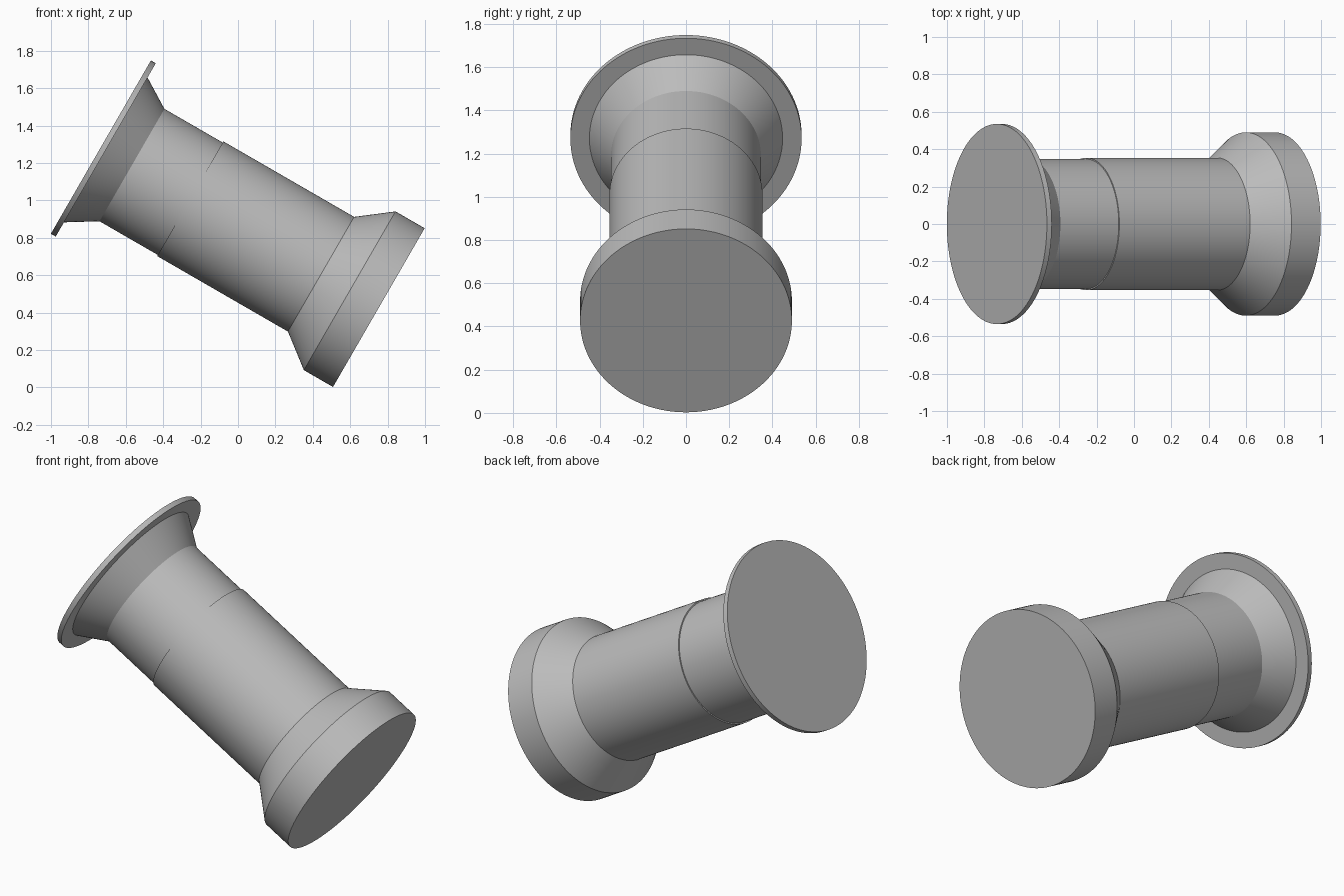
import bpy
import bmesh
import math
from mathutils import Matrix

cube = bpy.data.objects.get("Cube")
if cube:
    bpy.data.objects.remove(cube, do_unlink=True)

SEGMENTS = 128

# Single plain grey
grey = bpy.data.materials.new("plain grey")
grey.use_nodes = True
colour = (0.5, 0.5, 0.5, 1)
grey.diffuse_color = colour
grey.node_tree.nodes["Principled BSDF"].inputs["Base Color"].default_value = colour

# Tilted axis, starting at the centre of the base disc
placement = Matrix.Translation((0.753, 0, 0.427)) @ Matrix.Rotation(math.radians(-60), 4, "Y")


def turned_part(name, profile):
    """Closed solid of revolution from (radius, distance along the axis) pairs."""
    bm = bmesh.new()
    rings = []
    for radius, along in profile:
        circle = bmesh.ops.create_circle(
            bm, segments=SEGMENTS, radius=radius,
            matrix=Matrix.Translation((0, 0, along)))
        rings.append(circle["verts"])
    for low, high in zip(rings, rings[1:]):
        for i in range(SEGMENTS):
            j = (i + 1) % SEGMENTS
            bm.faces.new((low[i], low[j], high[j], high[i]))
    bm.faces.new(rings[0])
    bm.faces.new(rings[-1])
    bmesh.ops.recalc_face_normals(bm, faces=bm.faces[:])
    mesh = bpy.data.meshes.new(name)
    bm.to_mesh(mesh)
    bm.free()
    mesh.materials.append(grey)
    obj = bpy.data.objects.new(name, mesh)
    bpy.context.collection.objects.link(obj)
    obj.matrix_world = placement
    bpy.ops.object.select_all(action="DESELECT")
    obj.select_set(True)
    bpy.context.view_layer.objects.active = obj
    bpy.ops.object.shade_smooth_by_angle(angle=math.radians(28))
    return obj


# Wide foot, tapered shoulder and main tube
turned_part("base_tube", [(0.49, 0), (0.49, 0.18), (0.354, 0.357), (0.354, 1.164)])

# Slimmer neck flaring out to a thin round flange
turned_part("flanged_neck", [(0.347, 1.164), (0.347, 1.524), (0.447, 1.686),
                             (0.535, 1.686), (0.535, 1.716)])
